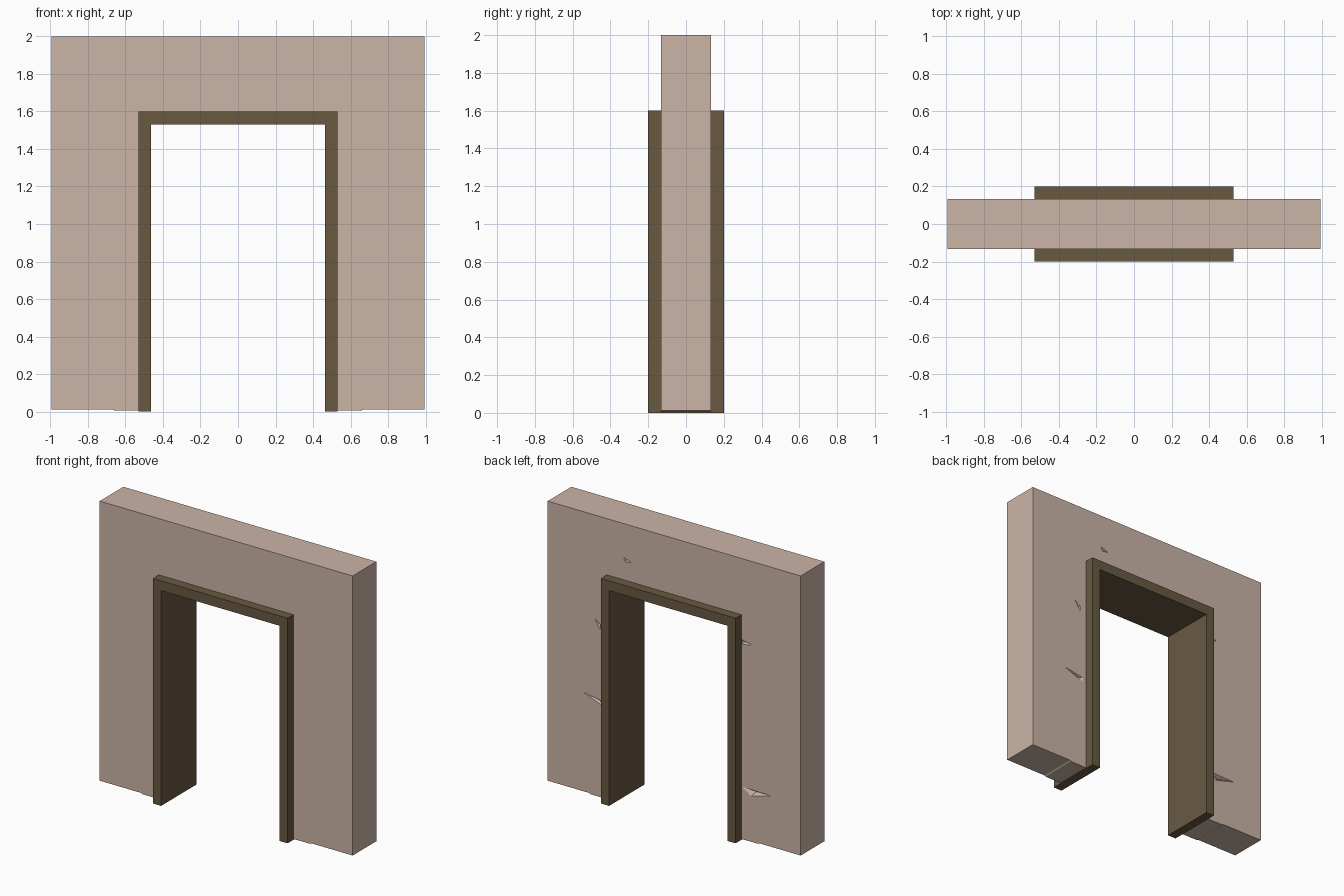
import bpy, bmesh
from mathutils import Vector

if "Cube" in bpy.data.objects:
    bpy.data.objects.remove(bpy.data.objects["Cube"])


def material(name, rgb):
    m = bpy.data.materials.new(name)
    m.diffuse_color = (*rgb, 1)
    m.use_nodes = True
    m.node_tree.nodes["Principled BSDF"].inputs["Base Color"].default_value = m.diffuse_color
    return m


def add_object(name, bm, mat=None):
    bmesh.ops.recalc_face_normals(bm, faces=bm.faces)
    me = bpy.data.meshes.new(name)
    bm.to_mesh(me)
    bm.free()
    ob = bpy.data.objects.new(name, me)
    bpy.context.collection.objects.link(ob)
    if mat:
        me.materials.append(mat)
    return ob


def arch(name, half_profile, depth, mat):
    """Mirror a half outline (x, z) and extrude it through y."""
    outline = half_profile + [(-x, z) for x, z in reversed(half_profile)]
    bm = bmesh.new()
    face = bm.faces.new([bm.verts.new((x, -depth, z)) for x, z in outline])
    ext = bmesh.ops.extrude_face_region(bm, geom=[face])["geom"]
    moved = [v for v in ext if isinstance(v, bmesh.types.BMVert)]
    bmesh.ops.translate(bm, verts=moved, vec=(0, 2 * depth, 0))
    return add_object(name, bm, mat)


plaster = material("plaster", (0.60, 0.46, 0.39))
wood = material("dark_wood", (0.14, 0.10, 0.055))
WALL_Y = 0.133

# Wall with doorway, bottom edge slightly uneven
wall = arch("wall", [(0.5, 1.565), (0.5, 0.005), (0.66, 0.006),
                     (0.67, 0.012), (0.995, 0.012), (0.995, 2.0)], WALL_Y, plaster)

# Door frame, thicker than the wall
arch("door_frame", [(0.465, 1.53), (0.465, 0), (0.53, 0), (0.53, 1.6)], 0.2, wood)

# Shallow chips in the back of the wall: outlines in (x, z)
chips = [
    [(0.40, 1.765), (0.33, 1.735), (0.39, 1.73)],
    [(0.63, 1.27), (0.575, 1.23), (0.58, 1.19)],
    [(0.73, 0.72), (0.55, 0.69), (0.55, 0.655)],
    [(-0.51, 1.43), (-0.62, 1.405), (-0.52, 1.385)],
    [(-0.52, 0.38), (-0.78, 0.375), (-0.60, 0.325)],
]
bm = bmesh.new()
for tri in chips:
    rim = [bm.verts.new((x, WALL_Y + 0.004, z)) for x, z in tri]
    mid = sum((v.co for v in rim), Vector()) / 3
    tip = bm.verts.new((mid.x, WALL_Y - 0.025, mid.z))
    bm.faces.new(rim)
    for i in range(3):
        bm.faces.new((rim[i], rim[(i + 1) % 3], tip))
cutter = add_object("chip_cutter", bm, plaster)
cutter.hide_render = True
cutter.hide_set(True)

mod = wall.modifiers.new("chips", "BOOLEAN")
mod.operation = "DIFFERENCE"
mod.solver = "EXACT"
mod.object = cutter
